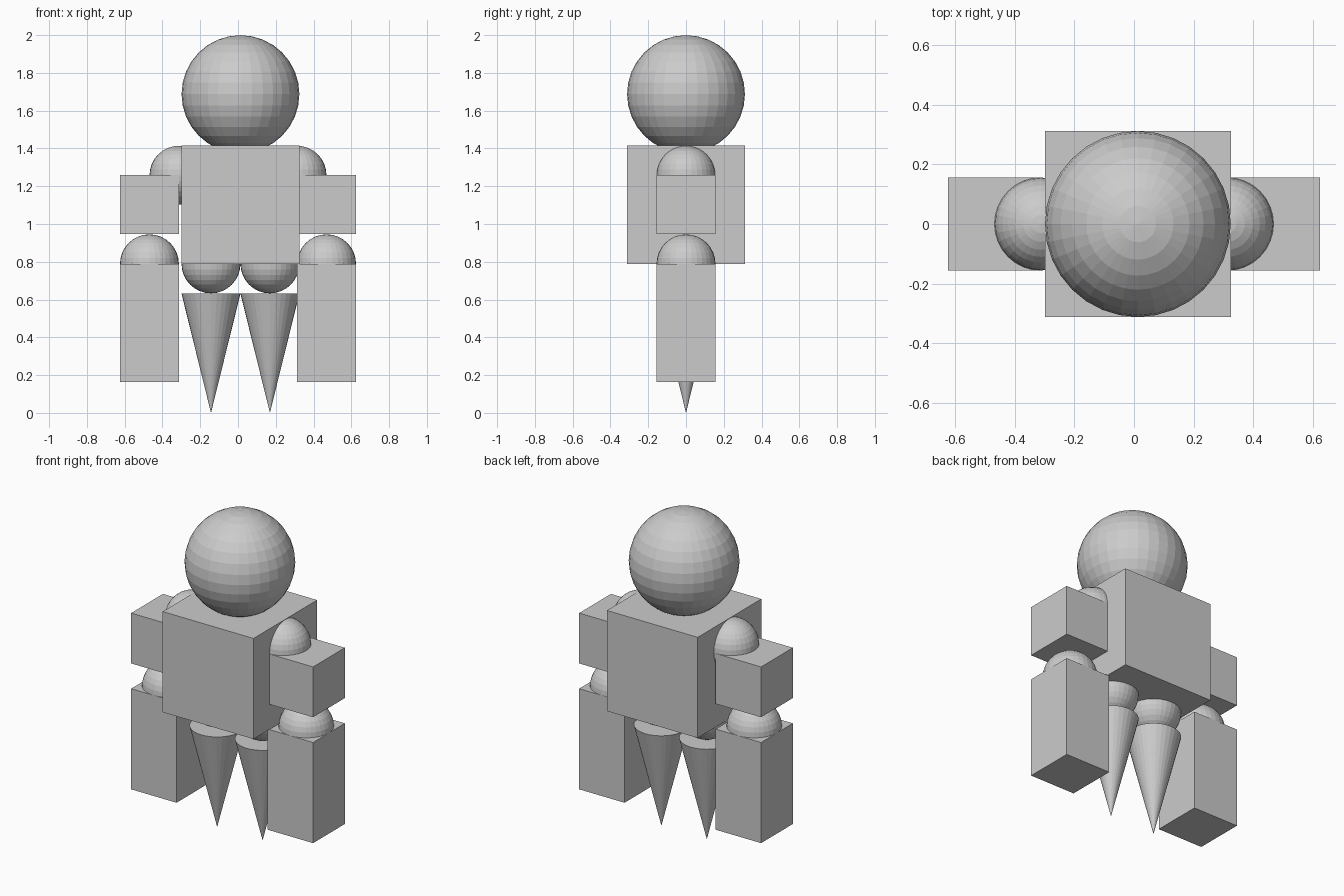
import bpy

if "Cube" in bpy.data.objects:
    bpy.data.objects.remove(bpy.data.objects["Cube"])

R = 0.156      # joint radius, half the limb width
MID = 0.013    # body sits slightly off the arm centre line


def box(name, centre, size):
    bpy.ops.mesh.primitive_cube_add(size=1, location=centre)
    ob = bpy.context.object
    ob.name = name
    ob.scale = size


def ball(name, centre, radius):
    bpy.ops.mesh.primitive_uv_sphere_add(segments=32, ring_count=16,
                                         radius=radius, location=centre)
    bpy.context.object.name = name


# Head and torso
ball("head", (MID, 0, 1.6875), 2 * R)
box("torso", (MID, 0, 1.102), (4 * R, 4 * R, 0.625))

for side, s in (("left", -1), ("right", 1)):
    # Arm: shoulder, upper arm, elbow, forearm
    ball(side + "_shoulder", (s * 0.3125, 0, 1.258), R)
    box(side + "_upper_arm", (s * 0.469, 0, 1.102), (2 * R, 2 * R, 0.3125))
    ball(side + "_elbow", (s * 0.469, 0, 0.789), R)
    box(side + "_forearm", (s * 0.469, 0, 0.4765), (2 * R, 2 * R, 0.625))

    # Leg: hip and tapered spike pointing down
    x = MID + s * R
    ball(side + "_hip", (x, 0, 0.789), R)
    bpy.ops.mesh.primitive_cone_add(vertices=32, radius1=0, radius2=R,
                                    depth=0.631, location=(x, 0, 0.3155))
    bpy.context.object.name = side + "_leg"
